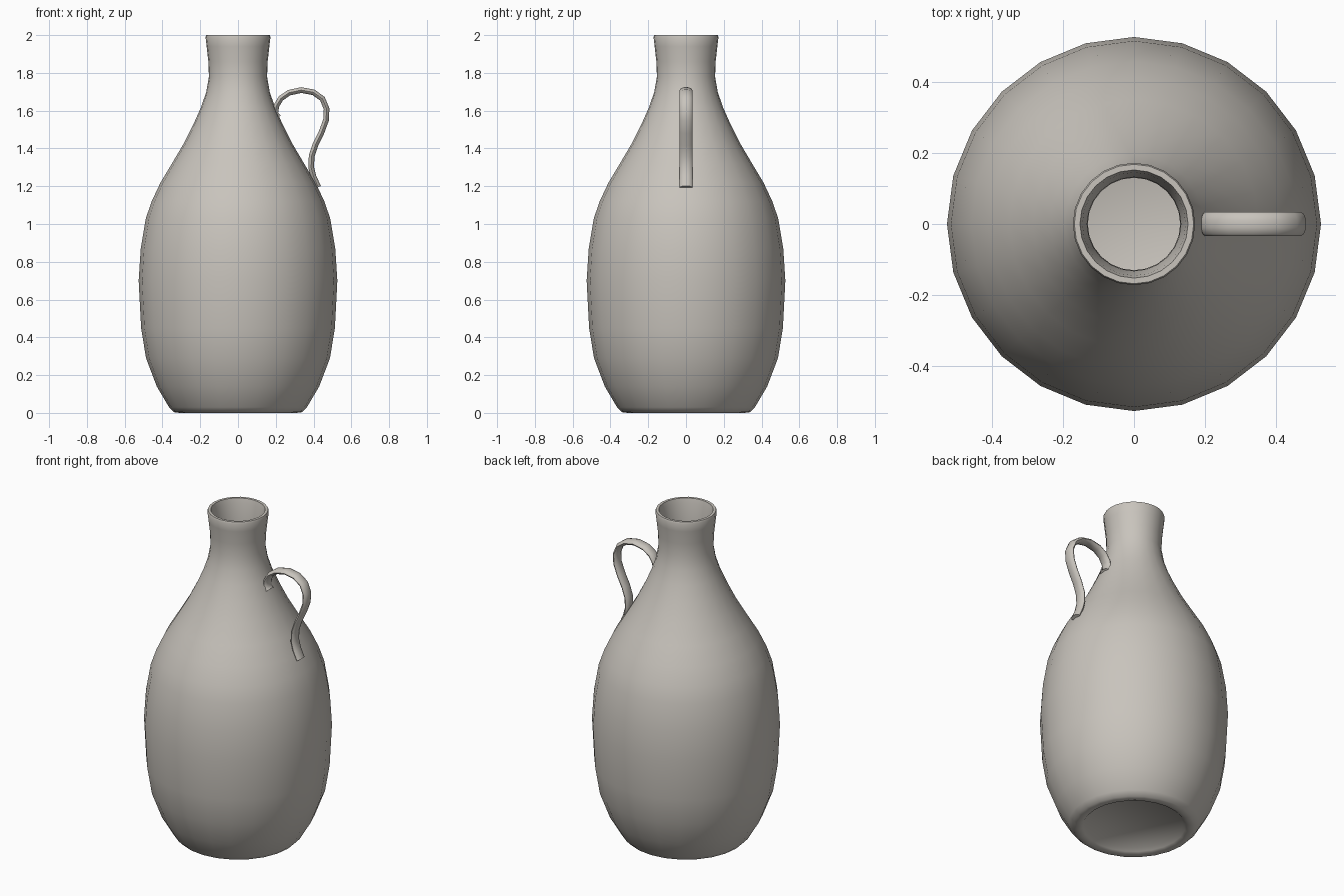
import bpy, bmesh, math
from mathutils import Vector

cube = bpy.data.objects.get("Cube")
if cube:
    bpy.data.objects.remove(cube, do_unlink=True)

clay = bpy.data.materials.new("warm grey clay")
clay.use_nodes = True
COLOUR = (0.58, 0.55, 0.505, 1)
clay.diffuse_color = COLOUR
bsdf = clay.node_tree.nodes["Principled BSDF"]
bsdf.inputs["Base Color"].default_value = COLOUR
bsdf.inputs["Roughness"].default_value = 0.8


def loft(name, rings, sharp_angle):
    """Skin a list of closed rings of points and cap both ends."""
    bm = bmesh.new()
    loops = [[bm.verts.new(p) for p in ring] for ring in rings]
    n = len(loops[0])
    for a, b in zip(loops, loops[1:]):
        for i in range(n):
            j = (i + 1) % n
            bm.faces.new((a[i], a[j], b[j], b[i]))
    bm.faces.new(loops[0][::-1])
    bm.faces.new(loops[-1])
    bmesh.ops.recalc_face_normals(bm, faces=bm.faces)
    mesh = bpy.data.meshes.new(name)
    bm.to_mesh(mesh)
    bm.free()
    mesh.materials.append(clay)
    obj = bpy.data.objects.new(name, mesh)
    bpy.context.collection.objects.link(obj)
    bpy.ops.object.select_all(action="DESELECT")
    obj.select_set(True)
    bpy.context.view_layer.objects.active = obj
    bpy.ops.object.shade_smooth_by_angle(angle=math.radians(sharp_angle))
    return obj


def circle(r, z, n=24):
    return [(r * math.cos(math.tau * i / n), r * math.sin(math.tau * i / n), z)
            for i in range(n)]


# Bottle: recessed base, foot ring, outer wall, rim, then inner wall to the floor
outer = [(0.27, 0.025), (0.285, 0.008), (0.31, 0), (0.34, 0.004), (0.365, 0.03),
         (0.43, 0.14), (0.487, 0.29), (0.513, 0.45), (0.526, 0.7), (0.515, 0.87),
         (0.488, 1.03), (0.457, 1.12), (0.41, 1.22), (0.35, 1.32), (0.285, 1.43),
         (0.235, 1.53), (0.195, 1.62), (0.168, 1.7), (0.154, 1.78), (0.157, 1.86),
         (0.166, 1.94), (0.172, 1.99), (0.168, 2.0)]
inner = [(0.152, 2.0), (0.145, 1.97), (0.132, 1.86), (0.13, 1.76), (0.17, 1.62),
         (0.26, 1.43), (0.385, 1.22), (0.465, 1.03), (0.5, 0.7), (0.46, 0.29),
         (0.38, 0.1), (0.33, 0.05)]
loft("bottle_body", [circle(r, z) for r, z in outer + inner], 60)

# Handle: flat oval strap swept along an S-shaped path
path = [(0.215, 1.565), (0.198, 1.585), (0.203, 1.625), (0.227, 1.665), (0.27, 1.695),
        (0.335, 1.709), (0.4, 1.697), (0.447, 1.663), (0.469, 1.61), (0.466, 1.55),
        (0.442, 1.485), (0.41, 1.42), (0.39, 1.36), (0.387, 1.3), (0.4, 1.25),
        (0.425, 1.195)]
points = [Vector((x, 0, z)) for x, z in path]
strap = []
for i, p in enumerate(points):
    along = (points[min(i + 1, len(points) - 1)] - points[max(i - 1, 0)]).normalized()
    across = Vector((0, 1, 0))
    normal = along.cross(across)
    ring = []
    for k in range(10):
        a = math.tau * k / 10
        ring.append(p + across * (0.034 * math.cos(a)) + normal * (0.016 * math.sin(a)))
    strap.append(ring)
loft("handle", strap, 60)
